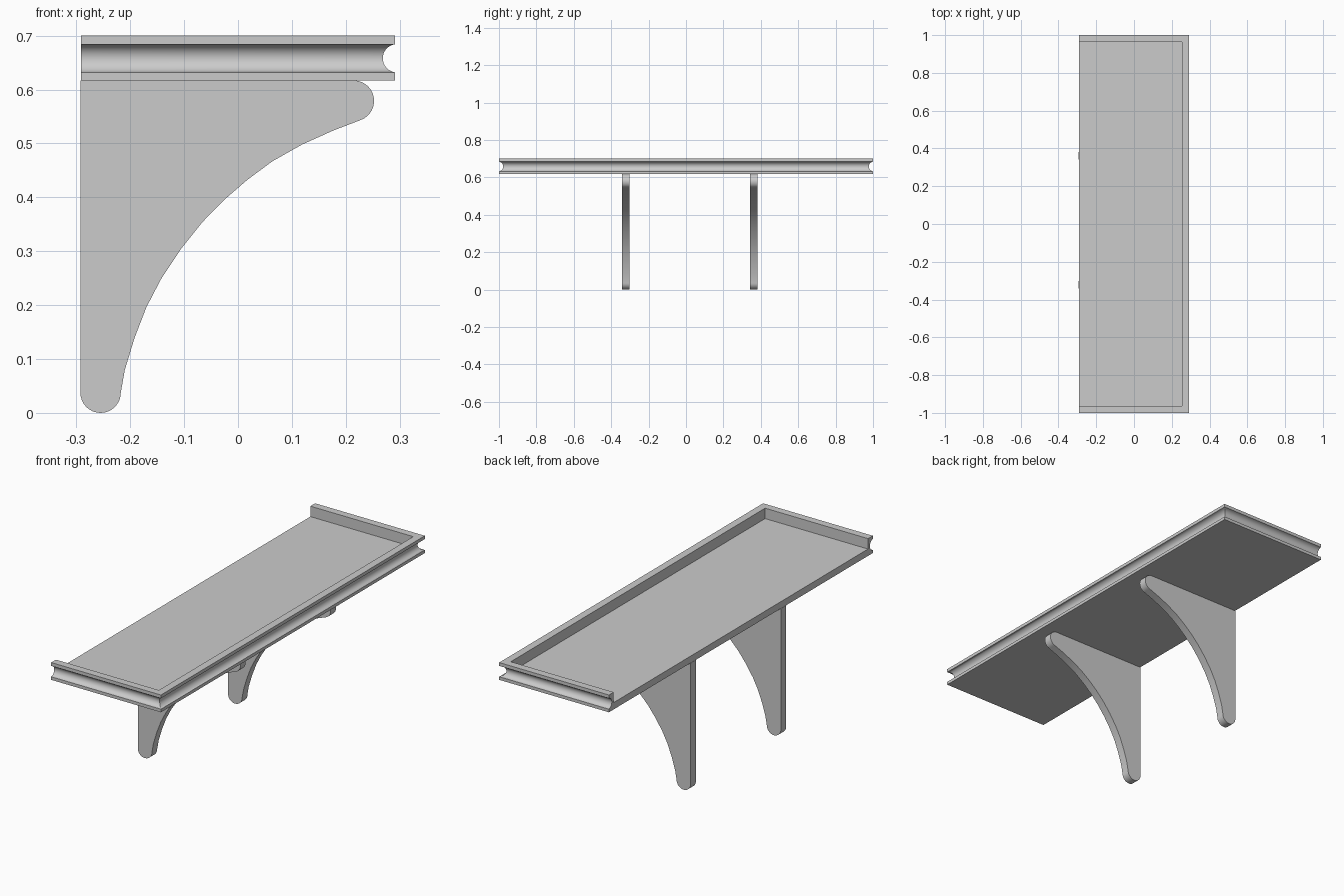
import bpy, bmesh
from math import sin, cos, acos, pi, radians

if "Cube" in bpy.data.objects:
    bpy.data.objects.remove(bpy.data.objects["Cube"])

X, Y = 0.291, 1.0            # shelf half width and half length
Z0, Z1 = 0.617, 0.70         # shelf underside and rim top
RIM = 0.036                  # rim width
FLOOR = 0.65                 # tray floor height


def finish(name, bm, smooth=True):
    bmesh.ops.recalc_face_normals(bm, faces=bm.faces)
    mesh = bpy.data.meshes.new(name)
    bm.to_mesh(mesh)
    bm.free()
    obj = bpy.data.objects.new(name, mesh)
    bpy.context.collection.objects.link(obj)
    if smooth:
        bpy.ops.object.select_all(action='DESELECT')
        obj.select_set(True)
        bpy.context.view_layer.objects.active = obj
        bpy.ops.object.shade_smooth_by_angle(angle=radians(30))
    return obj


def loft(name, rings):
    """Join rings of equal size in order and cap both ends."""
    bm = bmesh.new()
    loops = [[bm.verts.new(p) for p in ring] for ring in rings]
    n = len(loops[0])
    for a, b in zip(loops, loops[1:]):
        for i in range(n):
            j = (i + 1) % n
            bm.faces.new((a[i], a[j], b[j], b[i]))
    bm.faces.new(loops[0])
    bm.faces.new(loops[-1])
    return finish(name, bm)


def arc(cx, cz, r, a0, a1, n):
    return [(cx + r * cos(a0 + (a1 - a0) * i / n),
             cz + r * sin(a0 + (a1 - a0) * i / n)) for i in range(n + 1)]


# Rim moulding: profile is (offset from outer face, z), mitred round three sides
R, OFF, ZC = 0.0263, 0.004, 0.658
h = acos(OFF / R)
groove = arc(OFF, ZC, R, pi - h, pi + h, 16)
profile = [(-RIM, Z0), (-RIM, Z1), (0, Z1)] + groove + [(0, Z0)]
loft("rim_moulding", [
    [(-X, -Y - d, z) for d, z in profile],
    [(X + d, -Y - d, z) for d, z in profile],
    [(X + d, Y + d, z) for d, z in profile],
    [(-X, Y + d, z) for d, z in profile],
])

# Flat shelf panel inside the rim
bm = bmesh.new()
bmesh.ops.create_cube(bm, size=1)
for v in bm.verts:
    v.co = (-X if v.co.x < 0 else X - RIM,
            (Y - RIM) * (1 if v.co.y > 0 else -1),
            Z0 if v.co.z < 0 else FLOOR)
finish("shelf_panel", bm, smooth=False)

# Curved brackets with rounded tips
sweep = [(-0.21, 0.08), (-0.192, 0.139), (-0.17, 0.196), (-0.143, 0.248),
         (-0.106, 0.304), (-0.066, 0.354), (-0.026, 0.395), (0.018, 0.433),
         (0.064, 0.467), (0.119, 0.498), (0.177, 0.524)]
outline = ([(-0.2925, Z0)] + arc(-0.255, 0.0375, 0.0375, pi, 2 * pi, 16)
           + sweep + arc(0.2145, 0.579, 0.038, radians(-73), pi / 2, 14))
for name, y in (("left_bracket", -0.322), ("right_bracket", 0.362)):
    loft(name, [[(x, y + t, z) for x, z in outline] for t in (-0.02, 0.02)])
